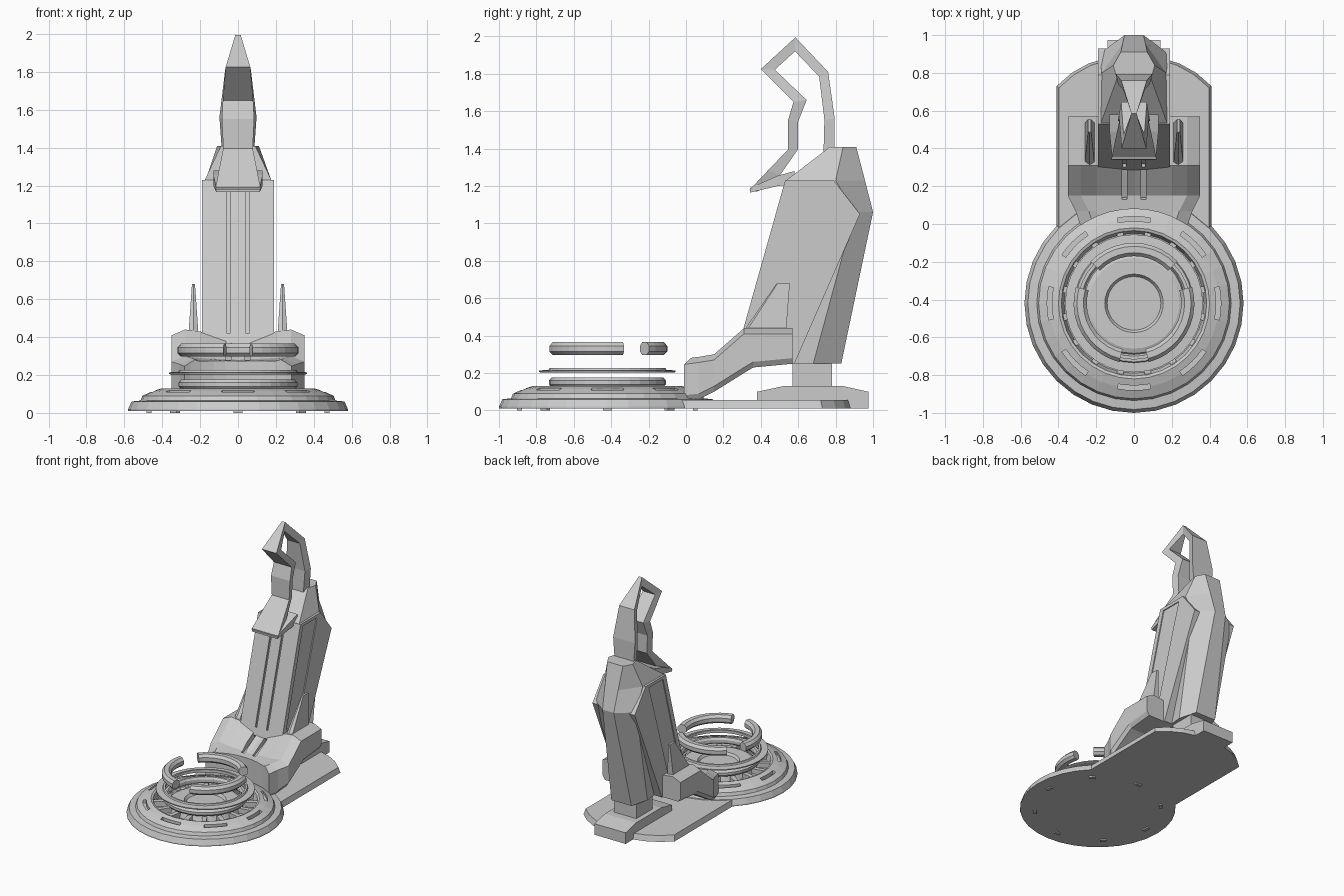
import bpy, bmesh, math
from mathutils import Matrix, Vector

if "Cube" in bpy.data.objects:
    bpy.data.objects.remove(bpy.data.objects["Cube"])

CY = -0.42  # centre of the round platform


def finish(name, bm):
    bmesh.ops.recalc_face_normals(bm, faces=bm.faces)
    me = bpy.data.meshes.new(name)
    bm.to_mesh(me)
    bm.free()
    ob = bpy.data.objects.new(name, me)
    bpy.context.collection.objects.link(ob)
    return ob


def loft(name, rings, capped=True, closed=False):
    bm = bmesh.new()
    vs = [[bm.verts.new(p) for p in r] for r in rings]
    n = len(vs[0])
    for k in range(len(vs) if closed else len(vs) - 1):
        a, b = vs[k], vs[(k + 1) % len(vs)]
        for i in range(n):
            j = (i + 1) % n
            bm.faces.new((a[i], a[j], b[j], b[i]))
    if capped and not closed:
        bm.faces.new(vs[0])
        bm.faces.new(vs[-1])
    return finish(name, bm)


def sym(half):
    return list(half) + [(-x, y, z) for x, y, z in reversed(half) if x > 1e-6]


def prism_x(name, x0, x1, yz):
    return loft(name, [[(x, y, z) for y, z in yz] for x in (x0, x1)])


def arc_tube(name, section, a0, a1, n, closed=False):
    # sweep an (r, z) section about the platform axis
    rings = []
    for i in range(n if closed else n + 1):
        a = math.radians(a0 + (a1 - a0) * i / n)
        rings.append([(r * math.cos(a), CY + r * math.sin(a), z) for r, z in section])
    return loft(name, rings, closed=closed)


def box(name, c, size, rot=None):
    bm = bmesh.new()
    m = Matrix.Translation(c) @ (rot or Matrix()) @ Matrix.Diagonal((*size, 1))
    bmesh.ops.create_cube(bm, size=1, matrix=m)
    return finish(name, bm)


def cut(ob, cutter):
    cutter.hide_render = True
    cutter.hide_viewport = True
    cutter.display_type = 'WIRE'
    mod = ob.modifiers.new("cut", 'BOOLEAN')
    mod.operation = 'DIFFERENCE'
    mod.solver = 'EXACT'
    mod.object = cutter


def slot_box(name, x, p0, p1, w, depth):
    # slot following a sloped line in the yz plane
    a, b = Vector((x, *p0)), Vector((x, *p1))
    ang = math.atan2(b.z - a.z, b.y - a.y)
    return box(name, (a + b) / 2, (w, (b - a).length, depth), Matrix.Rotation(ang, 4, 'X'))


# round stepped platform
profile = [(0.0, 0.01), (0.58, 0.01), (0.58, 0.02), (0.562, 0.06), (0.515, 0.065), (0.505, 0.09),
           (0.45, 0.115), (0.40, 0.13), (0.385, 0.125), (0.37, 0.07), (0.28, 0.07), (0.265, 0.11),
           (0.24, 0.12), (0.155, 0.12), (0.142, 0.10), (0.0, 0.10)]
N = 32
rings = [[(r * math.cos(2 * math.pi * i / N), CY + r * math.sin(2 * math.pi * i / N), z)
          for i in range(N)] for r, z in profile[1:-1]]
platform = loft("platform", rings)

# eight slots, small feet and sixteen ribs around the platform
for k in range(8):
    a = 45 * k
    sec = [(0.435, 0.09), (0.46, 0.09), (0.46, 0.2), (0.435, 0.2)]
    cut(platform, arc_tube(f"slot_cutter_{k}", sec, a - 11, a + 11, 4))
    t = math.radians(a)
    box(f"foot_{k}", (0.47 * math.cos(t), CY + 0.47 * math.sin(t), 0.008), (0.025, 0.05, 0.016),
        Matrix.Rotation(t, 4, 'Z'))
for k in range(16):
    t = math.radians(22.5 * k + 11.25)
    box(f"rib_{k}", (0.325 * math.cos(t), CY + 0.325 * math.sin(t), 0.085), (0.11, 0.035, 0.05),
        Matrix.Rotation(t, 4, 'Z'))

# hovering rings
arc_tube("lower_ring", [(0.27, 0.14), (0.28, 0.125), (0.30, 0.125), (0.313, 0.14), (0.313, 0.16),
                        (0.30, 0.175), (0.28, 0.175), (0.27, 0.16)], 0, 360, N, True)
arc_tube("thin_ring", [(0.295, 0.205), (0.355, 0.202), (0.365, 0.206), (0.365, 0.214),
                       (0.315, 0.217), (0.31, 0.227), (0.295, 0.227)], 0, 360, N, True)
for k in range(3):
    a = 30 + 120 * k
    arc_tube(f"upper_ring_segment_{k}",
             [(0.25 + 0.0, 0.345), (0.25, 0.315), (0.268, 0.297), (0.302, 0.297),
              (0.32, 0.315), (0.32, 0.345), (0.302, 0.365), (0.268, 0.365)], a + 14, a + 106, 10)

# rear base plate, step and post
edge = [(0.41, -0.1), (0.41, 0.73), (0.33, 0.80), (0.24, 0.85), (0.14, 0.88)]
loft("base_plate", [sym([(x, y, 0.01) for x, y in edge]),
                    sym([(x - 0.012, y - 0.01, 0.055) for x, y in edge])])
prism_x("rear_step", -0.14, 0.14, [(0.38, 0.02), (0.38, 0.10), (0.52, 0.13), (0.84, 0.13),
                                   (0.975, 0.10), (0.975, 0.01), (0.85, 0.01)])
box("post", (0, 0.675, 0.2), (0.2, 0.21, 0.18))


# stepped pedestal with a shallow valley along the middle
def pedestal_ring(y, hw, zb, zt, d):
    return sym([(hw - 0.02, y, zb), (hw, y, zb + 0.03), (hw, y, zt - 0.03), (hw - 0.07, y, zt),
                (0.20, y, zt - 0.01), (0.0, y, zt - d)])[:]


pedestal = loft("pedestal", [pedestal_ring(*r) for r in (
    (-0.02, 0.28, 0.05, 0.275, 0.012), (0.07, 0.31, 0.06, 0.287, 0.014),
    (0.15, 0.35, 0.10, 0.30, 0.02), (0.31, 0.35, 0.20, 0.44, 0.07),
    (0.36, 0.35, 0.23, 0.44, 0.07), (0.57, 0.35, 0.25, 0.44, 0.07))])
cut(pedestal, loft("round_cutter", [[(0.5 * math.cos(2 * math.pi * i / 48),
                                      CY + 0.5 * math.sin(2 * math.pi * i / 48), z)
                                     for i in range(48)] for z in (-0.2, 0.6)]))

# tall leaning panel with grooves
panel = prism_x("panel", -0.19, 0.19, [(0.285, 0.36), (0.53, 1.23), (0.79, 1.23), (0.93, 1.05),
                                       (0.58, 0.25), (0.48, 0.25)])
for s in (-1, 1):
    side = "left" if s < 0 else "right"
    cut(panel, slot_box(f"panel_groove_{side}", 0.05 * s, (0.302, 0.42), (0.521, 1.20), 0.014, 0.03))
    cut(pedestal, slot_box(f"pedestal_groove_{side}", 0.05 * s, (0.13, 0.278), (0.30, 0.355), 0.028, 0.05))
    cut(panel, prism_x(f"side_recess_{side}", 0.182 * s, 0.25 * s,
                       [(0.35, 0.44), (0.565, 1.205), (0.745, 1.205), (0.51, 0.44)]))
    # side fins
    loft(f"fin_{side}", [
        [((0.235 + dx) * s, y, z) for dx, y, z in
         ((-w, y0, z), (0, y0 - w * 0.6, z), (w, y0, z), (w, y1, z), (-w, y1, z))]
        for w, y0, y1, z in ((0.026, 0.32, 0.535, 0.42), (0.008, 0.49, 0.555, 0.68))])


# faceted spine
def spine_ring(z, f, m, b):
    return sym([(x, y, z) for x, y in (f, m, b)])


loft("spine", [spine_ring(*r) for r in (
    (0.25, (0.12, 0.57), (0.13, 0.68), (0.09, 0.83)),
    (1.06, (0.17, 0.75), (0.185, 0.90), (0.05, 1.0)),
    (1.23, (0.175, 0.535), (0.17, 0.80), (0.06, 0.957)),
    (1.41, (0.09, 0.77), (0.11, 0.84), (0.07, 0.91)))])

# wedge collar under the hook
loft("collar", [[(w * s, y, z) for s, z in ((-1, zb), (1, zb), (1, zt), (-1, zt))]
                for w, y, zb, zt in ((0.115, 0.342, 1.165, 1.19), (0.13, 0.49, 1.20, 1.255),
                                     (0.13, 0.58, 1.21, 1.28))])

# angular hook: outer yz, inner yz, half width
hook = [((0.34, 1.18), (0.38, 1.17), 0.12),
        ((0.545, 1.395), (0.598, 1.395), 0.078),
        ((0.545, 1.55), (0.598, 1.54), 0.085),
        ((0.575, 1.65), (0.645, 1.66), 0.08),
        ((0.40, 1.825), (0.475, 1.822), 0.065),
        ((0.585, 1.995), (0.583, 1.92), 0.014),
        ((0.76, 1.81), (0.712, 1.785), 0.068),
        ((0.795, 1.56), (0.74, 1.555), 0.098),
        ((0.795, 1.38), (0.735, 1.37), 0.085)]
# broad front foot fills towards the inner edge
hook.insert(1, ((0.44, 1.285), (0.50, 1.255), 0.10))
loft("hook", [[(-w, *o), (w, *o), (w * 0.85, *i), (-w * 0.85, *i)] for o, i, w in hook])
